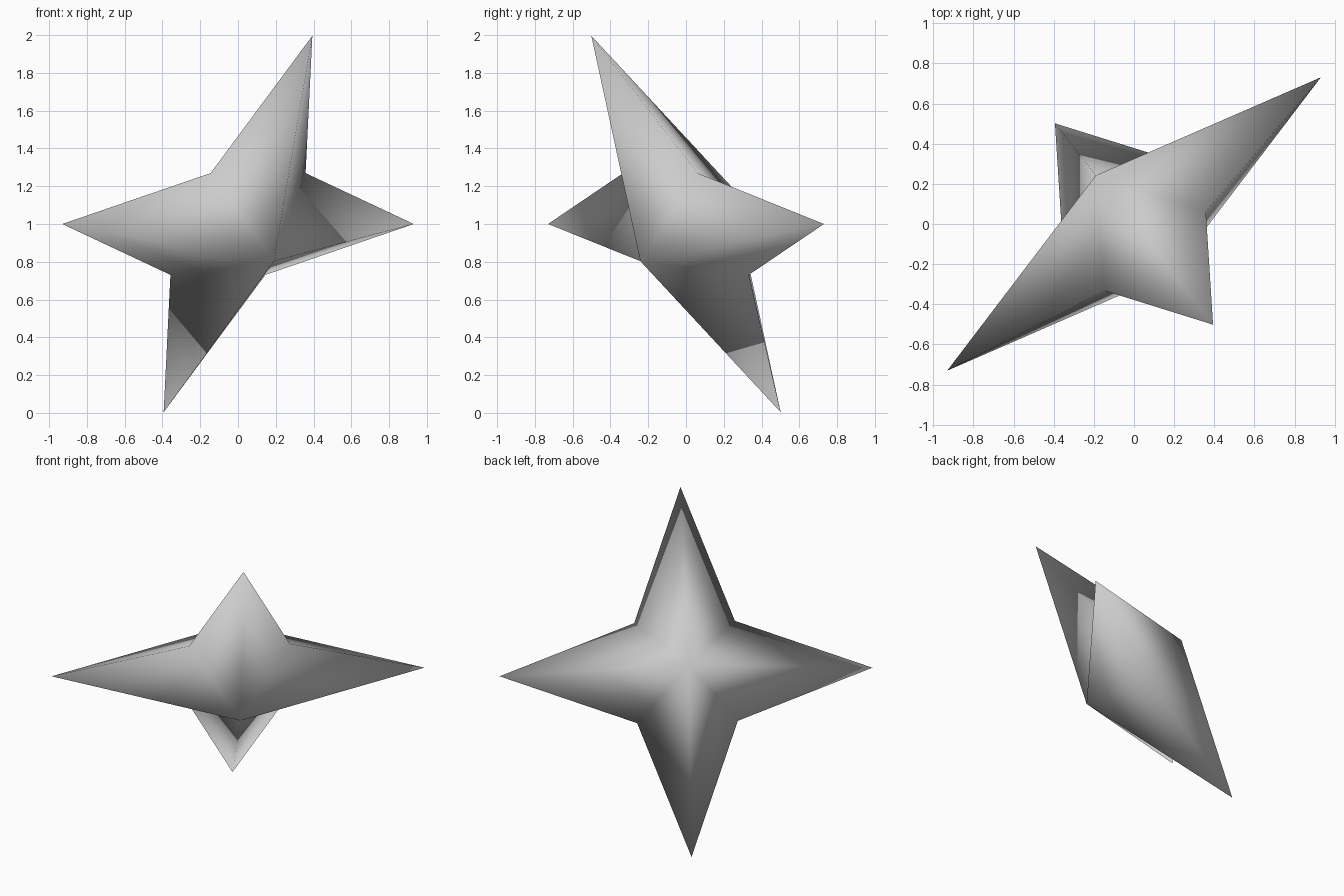
import bpy
import bmesh
import math
from mathutils import Vector, Matrix

cube = bpy.data.objects.get("Cube")
if cube:
    bpy.data.objects.remove(cube, do_unlink=True)

# Single plain colour
grey = bpy.data.materials.new("light_grey")
grey.use_nodes = True
colour = (0.6, 0.6, 0.6, 1)
grey.diffuse_color = colour
grey.node_tree.nodes["Principled BSDF"].inputs["Base Color"].default_value = colour

# Tilted frame: two arm directions and the thickness direction
across = Vector((0.93, 0.73, 0)).normalized()
upward = Vector((0.395, -0.503, 1.0)).normalized()
facing = across.cross(upward).normalized()
frame = Matrix((across, upward, facing)).transposed()

# Star outline alternates long tips with inner notches
TIP, NOTCH, DEPTH, POINTS = 1.183, 0.452, 0.365, 4
bm = bmesh.new()


def add_vert(x, y, z):
    return bm.verts.new(frame @ Vector((x, y, z)) + Vector((0, 0, 1)))


rim = []
for i in range(POINTS * 2):
    angle = math.pi * i / POINTS
    radius = NOTCH if i % 2 else TIP
    rim.append(add_vert(radius * math.cos(angle), radius * math.sin(angle), 0))

# Both sides rise from the outline to a central apex
for side in (1, -1):
    apex = add_vert(0, 0, side * DEPTH)
    for a, b in zip(rim, rim[1:] + rim[:1]):
        bm.faces.new((a, b, apex) if side > 0 else (b, a, apex))

for face in bm.faces:
    face.smooth = True
mesh = bpy.data.meshes.new("four_pointed_star")
bm.to_mesh(mesh)
bm.free()
mesh.materials.append(grey)
star = bpy.data.objects.new("four_pointed_star", mesh)
bpy.context.collection.objects.link(star)
